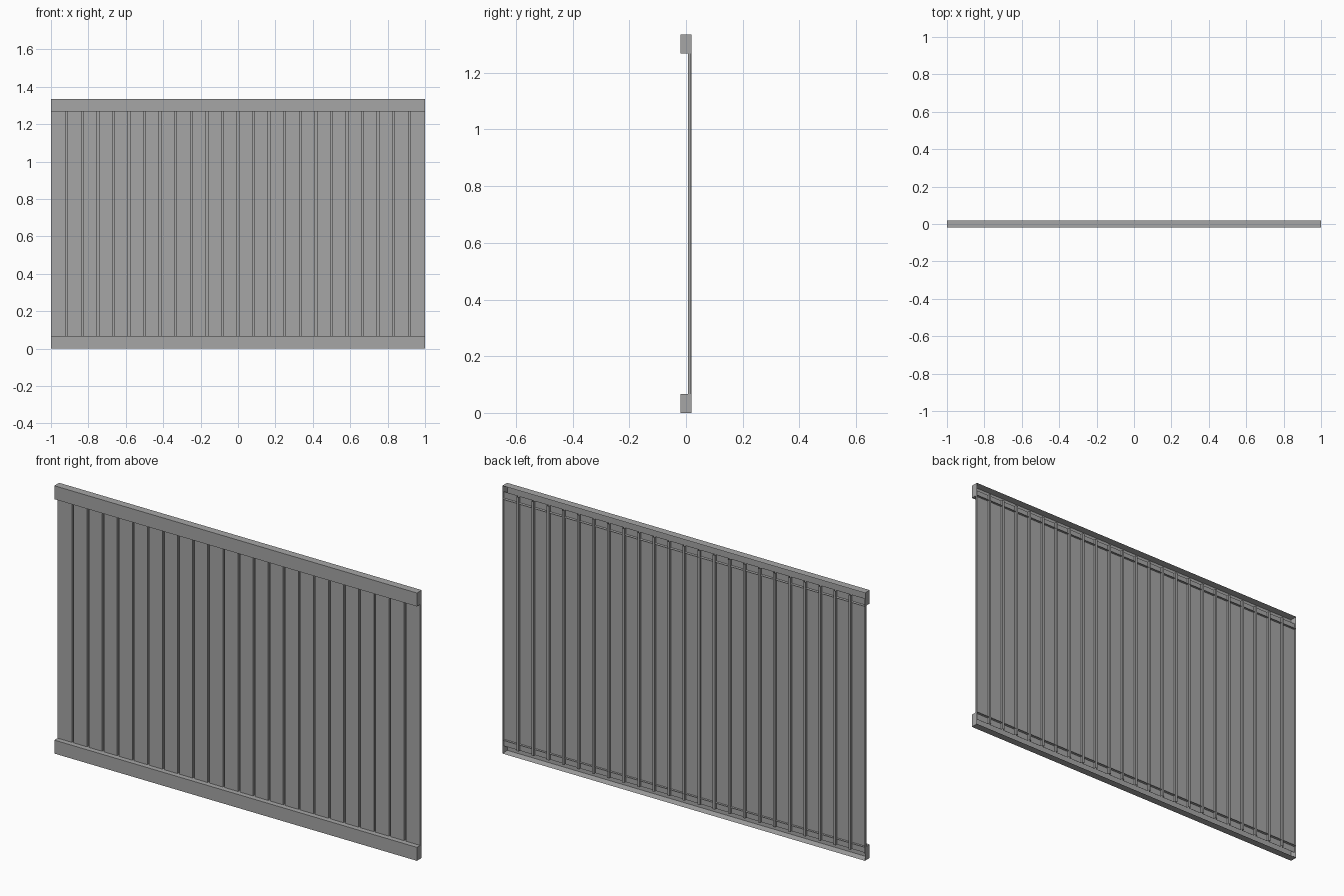
import bpy
import bmesh

cube = bpy.data.objects.get("Cube")
if cube:
    bpy.data.objects.remove(cube, do_unlink=True)

LENGTH, HEIGHT = 2.0, 1.335
DEPTH = 0.019          # half depth of the rails
RAIL = 0.067           # rail height
WALL = 0.004           # rail wall thickness
PANS = 24              # flat pans in the infill sheet
RIB = 0.011            # width of each folded rib

steel = bpy.data.materials.new("grey_steel")
steel.use_nodes = True
grey = (0.38, 0.38, 0.38, 1)
steel.diffuse_color = grey
steel.node_tree.nodes["Principled BSDF"].inputs["Base Color"].default_value = grey


def finish(name, bm):
    bmesh.ops.recalc_face_normals(bm, faces=bm.faces)
    mesh = bpy.data.meshes.new(name)
    bm.to_mesh(mesh)
    bm.free()
    mesh.materials.append(steel)
    obj = bpy.data.objects.new(name, mesh)
    bpy.context.collection.objects.link(obj)
    return obj


# Rail: a capped channel, open at the back
def rail(name, z):
    bm = bmesh.new()
    bmesh.ops.create_cube(bm, size=1)
    for v in bm.verts:
        v.co.x *= LENGTH
        v.co.y *= 2 * DEPTH
        v.co.z = z + (v.co.z + 0.5) * RAIL
    bm.normal_update()
    back = [f for f in bm.faces if f.normal.y > 0.9]
    bmesh.ops.inset_region(bm, faces=back, thickness=WALL, use_even_offset=True)
    # Push the inner face forward to hollow the channel
    for v in back[0].verts:
        v.co.y = -DEPTH + WALL
    return finish(name, bm)


rail("bottom_rail", 0)
rail("top_rail", HEIGHT - RAIL)


# Infill: one folded profile, flat pans in front and narrow ribs behind
front_y, rib_y = 0.007, DEPTH - 0.0006
half = LENGTH / 2 - 0.001
pitch = 2 * half / PANS
profile = [(-half, rib_y), (-half, front_y)]
for i in range(1, PANS):
    x = -half + i * pitch
    profile += [(x - RIB / 2, front_y), (x - RIB / 2, rib_y),
                (x + RIB / 2, rib_y), (x + RIB / 2, front_y)]
profile += [(half, front_y), (half, rib_y)]

bm = bmesh.new()
low, high = RAIL / 2, HEIGHT - RAIL / 2
rows = [[bm.verts.new((x, y, z)) for x, y in profile] for z in (low, high)]
for i in range(len(profile) - 1):
    bm.faces.new((rows[0][i], rows[0][i + 1], rows[1][i + 1], rows[1][i]))
sheet = finish("infill_sheet", bm)
fold = sheet.modifiers.new("sheet_thickness", 'SOLIDIFY')
fold.thickness = 0.001
fold.offset = 0
